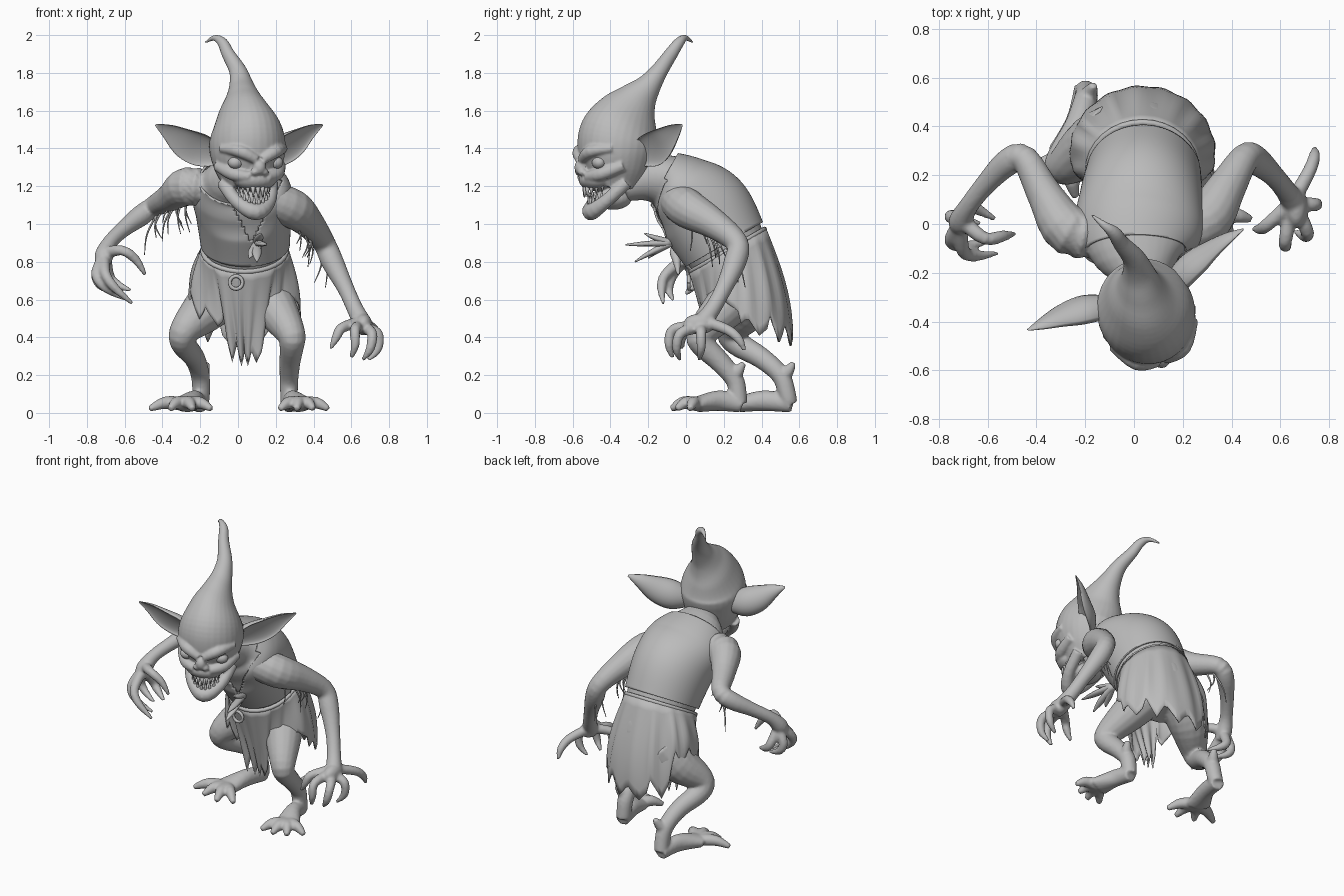
import bpy, bmesh, math, random
from mathutils import Vector, Matrix

random.seed(4)
cube = bpy.data.objects.get("Cube")
if cube:
    bpy.data.objects.remove(cube, do_unlink=True)

grey = bpy.data.materials.new("plain grey")
grey.use_nodes = True
grey.diffuse_color = (.5, .5, .5, 1)
shader = next(n for n in grey.node_tree.nodes if n.type == 'BSDF_PRINCIPLED')
shader.inputs["Base Color"].default_value = grey.diffuse_color
shader.inputs["Roughness"].default_value = .7


def smooth_path(points, steps):
    """Catmull-Rom interpolation of position and radii together."""
    full = [Vector(p if len(p) == 5 else tuple(p) + (p[3],)) for p in points]
    padded = [full[0]] + full + [full[-1]]
    rows = []
    for a, b, c, d in zip(padded, padded[1:], padded[2:], padded[3:]):
        for k in range(steps):
            t = k / steps
            rows.append(b + (c - a) * (t / 2) + (a * 2 - b * 5 + c * 4 - d) * (t * t / 2)
                        + (b * 3 - a - c * 3 + d) * (t ** 3 / 2))
    return rows + [full[-1]]


def tube(bm, points, side=(1, 0, 0), steps=4, ring=16, cup=False, caps=True):
    """Loft elliptical rings along a path; cup hollows one side like a leaf."""
    rows = smooth_path(points, steps)
    centres = [Vector(r[:3]) for r in rows]
    loops = []
    for i, row in enumerate(rows):
        along = (centres[min(i + 1, len(rows) - 1)] - centres[max(i - 1, 0)]).normalized()
        u = Vector(side)
        u = (u - along * u.dot(along)).normalized()
        v = along.cross(u)
        loop = []
        for k in range(ring):
            c, s = math.cos(k * math.tau / ring), math.sin(k * math.tau / ring)
            if cup and c < 0:
                c *= -.4
            loop.append(bm.verts.new(centres[i] + u * c * max(row[3], .002) + v * s * max(row[4], .002)))
        loops.append(loop)
    for low, high in zip(loops, loops[1:]):
        for k in range(ring):
            n = (k + 1) % ring
            bm.faces.new((low[k], low[n], high[n], high[k]))
    if caps:
        bm.faces.new(loops[0][::-1])
        bm.faces.new(loops[-1])


def ball(bm, place, scale):
    bmesh.ops.create_uvsphere(bm, u_segments=24, v_segments=14, radius=1,
                              matrix=Matrix.Translation(place) @ Matrix.Diagonal((*scale, 1)))


def finish(name, bm, matrix=None, voxel=0, thick=0):
    """Turn a bmesh into a smooth object, optionally fused or thickened."""
    if matrix:
        bm.transform(matrix)
    bmesh.ops.recalc_face_normals(bm, faces=bm.faces)
    mesh = bpy.data.meshes.new(name)
    bm.to_mesh(mesh)
    bm.free()
    mesh.materials.append(grey)
    mesh.shade_smooth()
    obj = bpy.data.objects.new(name, mesh)
    bpy.context.collection.objects.link(obj)
    if voxel:
        fuse = obj.modifiers.new("fuse", 'REMESH')
        fuse.mode, fuse.voxel_size, fuse.use_smooth_shade = 'VOXEL', voxel, True
        relax = obj.modifiers.new("relax", 'SMOOTH')
        relax.factor, relax.iterations = .5, 4
    if thick:
        shell = obj.modifiers.new("thickness", 'SOLIDIFY')
        shell.thickness, shell.offset = thick, 0


# Body: hunched torso, long arms, bent legs, fused into one skin
torso = [(.04, .36, .56, .12), (.04, .32, .68, .2), (.04, .22, .86, .215), (.03, .1, 1.06, .235),
         (.02, -.02, 1.17, .245, .19), (.02, -.12, 1.23, .2, .14), (.04, -.22, 1.24, .12), (.06, -.34, 1.2, .085)]
left_arm = [(.15, -.05, 1.13, .1), (.29, .01, 1.08, .105), (.38, .15, 1, .08), (.455, .27, .9, .06),
            (.5, .26, .8, .06), (.57, .2, .66, .045), (.62, .14, .55, .044), (.66, .08, .47, .05), (.67, .05, .43, .035)]
right_arm = [(-.08, -.05, 1.17, .09), (-.26, -.03, 1.2, .105), (-.36, .11, 1.14, .075), (-.45, .27, 1.09, .056),
             (-.52, .25, 1.04, .056), (-.61, .16, .97, .043), (-.68, .07, .9, .04), (-.71, .01, .83, .05), (-.71, -.02, .78, .035)]
left_leg = [(.13, .3, .66, .13), (.2, .2, .55, .115), (.28, .08, .42, .078), (.285, .09, .36, .066),
            (.275, .18, .27, .056), (.27, .255, .18, .05), (.27, .275, .1, .047), (.27, .28, .05, .045)]
right_leg = [(-.07, .36, .66, .14), (-.17, .32, .55, .125), (-.28, .24, .44, .082), (-.29, .27, .37, .068),
             (-.23, .4, .29, .056), (-.2, .5, .2, .05), (-.195, .535, .1, .047), (-.2, .545, .05, .045)]
skin = bmesh.new()
tube(skin, torso, ring=32)
for limb in (left_arm, right_arm, left_leg, right_leg):
    tube(skin, limb)
ball(skin, (.665, .07, .47), (.045, .085, .055))

# Fingers curl from each palm, thumb last
left_fingers = [[(.64, .04, .46), (.62, -.07, .44), (.62, -.09, .36), (.6, -.07, .29)],
                [(.67, .05, .45), (.71, -.03, .42), (.7, -.05, .34), (.66, -.03, .28)],
                [(.67, .08, .45), (.74, .08, .42), (.74, .08, .34), (.69, .07, .28)],
                [(.66, .11, .48), (.72, .22, .44), (.74, .28, .39), (.74, .31, .33)],
                [(.64, .08, .48), (.55, 0, .45), (.52, -.02, .4), (.49, -.02, .34)]]
right_fingers = [[(-.71, .02, .81), (-.75, .03, .73), (-.72, .03, .67), (-.63, 0, .63)],
                 [(-.72, -.01, .81), (-.75, -.07, .73), (-.7, -.09, .66), (-.59, -.07, .6)],
                 [(-.71, -.02, .81), (-.7, -.11, .73), (-.65, -.13, .66), (-.56, -.12, .58)],
                 [(-.7, .02, .81), (-.68, .07, .72), (-.64, .06, .68), (-.57, .02, .65)],
                 [(-.69, 0, .85), (-.61, -.06, .86), (-.54, -.05, .81), (-.49, -.04, .73)]]
for finger in left_fingers + right_fingers:
    tube(skin, [(*p, r) for p, r in zip(finger, (.032, .028, .024, .01))], ring=12)


# Feet: heel to ball, then four splayed toes and a heel spur
def foot(heel, middle, front, tips):
    tube(skin, [(*heel, .045, .045, .045), (*middle, .065, .05, .055), (*front, .045, .08, .042)])
    start = Vector((*front, .046))
    for tip in tips:
        end = Vector((*tip, .02))
        knuckle = start.lerp(end, .55) + Vector((0, 0, .022))
        tube(skin, [(*start, .038), (*knuckle, .034), (*end, .016)], ring=12)
    tube(skin, [(heel[0], heel[1] - .05, .18, .04), (heel[0] + .02, heel[1] - .02, .22, .033),
                (heel[0] + .035, heel[1] + .01, .265, .016)], ring=10)


foot((.27, .295), (.29, .18), (.33, .06), [(.22, -.07), (.31, -.08), (.4, -.05), (.48, .02)])
foot((-.2, .56), (-.23, .42), (-.28, .28), [(-.14, .15), (-.24, .11), (-.36, .14), (-.47, .2)])
finish("body", skin, voxel=.009)

# Head: pointed skull, brows, cheeks, snout and jaw, turned toward its left
turn = Matrix.Translation((.03, -.3, 0)) @ Matrix.Rotation(math.radians(18), 4, 'Z')
head = bmesh.new()
skull = [(0, -.08, 1.19, .12, .14), (0, -.07, 1.29, .175, .185), (0, -.065, 1.39, .2, .215),
         (0, -.05, 1.48, .19, .215), (0, -.005, 1.58, .14, .17), (.01, .045, 1.66, .094, .11),
         (.02, .1, 1.73, .066, .068), (.02, .16, 1.81, .047, .046), (-.01, .235, 1.9, .034, .036),
         (-.025, .285, 1.96, .028), (-.055, .33, 1.985, .016), (-.09, .384, 1.96, .006)]
tube(head, skull, ring=32, steps=5)
ball(head, (0, -.19, 1.235), (.118, .085, .06))
ball(head, (0, -.09, 1.135), (.085, .1, .06))
ball(head, (0, -.272, 1.3), (.034, .032, .04))
tube(head, [(-.135, -.06, 1.22, .036), (-.09, -.16, 1.12, .036), (0, -.215, 1.063, .045),
            (.09, -.16, 1.12, .036), (.135, -.06, 1.22, .036)], side=(0, 0, 1))
for s in (-1, 1):
    tube(head, [(s * .015, -.268, 1.34, .026), (s * .1, -.247, 1.385, .034), (s * .175, -.15, 1.4, .022)],
         side=(0, 0, 1))
    tube(head, [(s * .045, -.25, 1.25, .026), (s * .12, -.195, 1.265, .036), (s * .175, -.09, 1.31, .03)],
         side=(0, 0, 1))
    ball(head, (s * .026, -.268, 1.275), (.024, .026, .02))
finish("head", head, turn, voxel=.007)

# Cupped ears, eyes and teeth
for s, word in ((-1, "right"), (1, "left")):
    ear = bmesh.new()
    sweep = .075 + .06 * s
    tube(ear, [(s * .14, -.01, 1.36, .06, .06), (s * .23, sweep * .25, 1.385, .075, .09),
               (s * .32, sweep * .5, 1.425, .065, .082), (s * .41, sweep * .8, 1.485, .035, .045),
               (s * .485, sweep, 1.525, .004, .006)], side=(0, .8, .45), ring=24, cup=True)
    finish(word + "_ear", ear, turn)
    eye = bmesh.new()
    ball(eye, (s * .11, -.205, 1.325), (.042, .036, .034))
    finish(word + "_eye", eye, turn)
teeth = bmesh.new()
for row, (root, tip, reach) in enumerate(((1.195, 1.14, .125), (1.085, 1.15, .1))):
    for k in range(9 - row):
        a = math.radians(-64 + 16 * k + 8 * row)
        x, y, lift = .095 * math.sin(a), -.12 - reach * math.cos(a), .04 * math.sin(a) ** 2
        tube(teeth, [(x, y, root + lift, .014), (x, y - .004, tip + lift, .003)], ring=8, steps=2)
finish("teeth", teeth, turn)
seam = bmesh.new()
tube(seam, [(.005, .04, 1.72, .004), (.005, -.06, 1.66, .012), (-.005, -.172, 1.58, .012), (0, -.262, 1.48, .004)], ring=8)
finish("forehead_seam", seam, turn)

# Vest: shell over the torso, cut at hem and collar, with an open neck
vest = bmesh.new()
tube(vest, [(*p[:3], p[3] + .012, p[-1] + .012) for p in torso], ring=112, steps=14, caps=False)
for point, normal in (((0, 0, .775), (0, .58, -1)), ((0, -.77, 0), (0, -1, .53))):
    bmesh.ops.bisect_plane(vest, geom=vest.verts[:] + vest.edges[:] + vest.faces[:],
                           plane_co=point, plane_no=normal, clear_outer=True)
scrap = []
for f in vest.faces:
    x, y, z = f.calc_center_median()
    if y + z < 1.13 and abs(x - .07) < (z - .9) * .5:
        scrap.append(f)
bmesh.ops.delete(vest, geom=scrap, context='FACES')
finish("vest", vest, thick=.012)

# Knotted thong spikes on the chest
knot = bmesh.new()
for tip in ((.15, -.32, .89), (.1, -.27, .8), (.12, -.22, .95), (.06, -.2, .82)):
    middle = Vector(tip).lerp(Vector((.1, -.1, .9)), .45)
    tube(knot, [(.1, -.08, .9, .02), (*middle, .025, .014), (*tip, .004)], ring=8)
finish("chest_knot", knot)


# Belt, ring buckle and torn loincloth
def waist(a, grow=0):
    return Vector((.035 + (.222 + grow) * math.cos(a), .22 + (.196 + grow) * math.sin(a), .86 + .113 * math.sin(a)))


belt = bmesh.new()
tube(belt, [(*waist(k * math.tau / 32), .013) for k in range(33)], side=(0, 0, 1), ring=8, steps=1, caps=False)
finish("belt", belt)
buckle = bmesh.new()
tube(buckle, [(-.01 + .034 * math.cos(k * math.tau / 20), .015, .69 + .034 * math.sin(k * math.tau / 20), .01)
              for k in range(21)], side=(0, 1, 0), ring=8, steps=1, caps=False)
finish("buckle", buckle)

cloth = bmesh.new()
columns, rows, period = 96, 10, 6
notches = [random.uniform(.1, .42) for _ in range(columns // period)]
strips = []
for k in range(columns):
    a = k * math.tau / columns
    c, s = math.cos(a), math.sin(a)
    if s < -.72:
        length = .5
    elif s > .2 and c > -.75:
        length = .38 + .24 * s
    else:
        length = .34
    length *= 1 - notches[k // period] * abs(k % period - period / 2) / (period / 2)
    flare = .055 + (.085 if s > 0 else .2) * s + .003 * math.sin(k * 1.3)
    strip = []
    for r in range(rows + 1):
        t = r / rows
        # the back swells over the hips, the front hangs inward between the legs
        ease = math.sin(t * math.pi / 2) if flare > 0 else t
        strip.append(cloth.verts.new(waist(a, .006) + Vector((c, s, 0)) * flare * ease - Vector((0, 0, length * t))))
    strips.append(strip)
for k in range(columns):
    here, there = strips[k], strips[(k + 1) % columns]
    for r in range(rows):
        cloth.faces.new((here[r], there[r], there[r + 1], here[r + 1]))
finish("loincloth", cloth, thick=.008)

# Loose threads hanging below the upper arms
fringe = bmesh.new()
for arm in (left_arm, right_arm):
    s = math.copysign(1, arm[0][0])
    for k in range(11):
        start = Vector(arm[1][:3]).lerp(Vector(arm[3][:3]), random.random()) - Vector((0, 0, .05))
        end = start + Vector((s * random.uniform(-.04, .07), random.uniform(-.03, .08), -random.uniform(.1, .22)))
        bend = start.lerp(end, .5) + Vector((s * .02, .01, 0))
        tube(fringe, [(*start, .006), (*bend, .005), (*end, .002)], ring=5)
finish("fringe", fringe)
